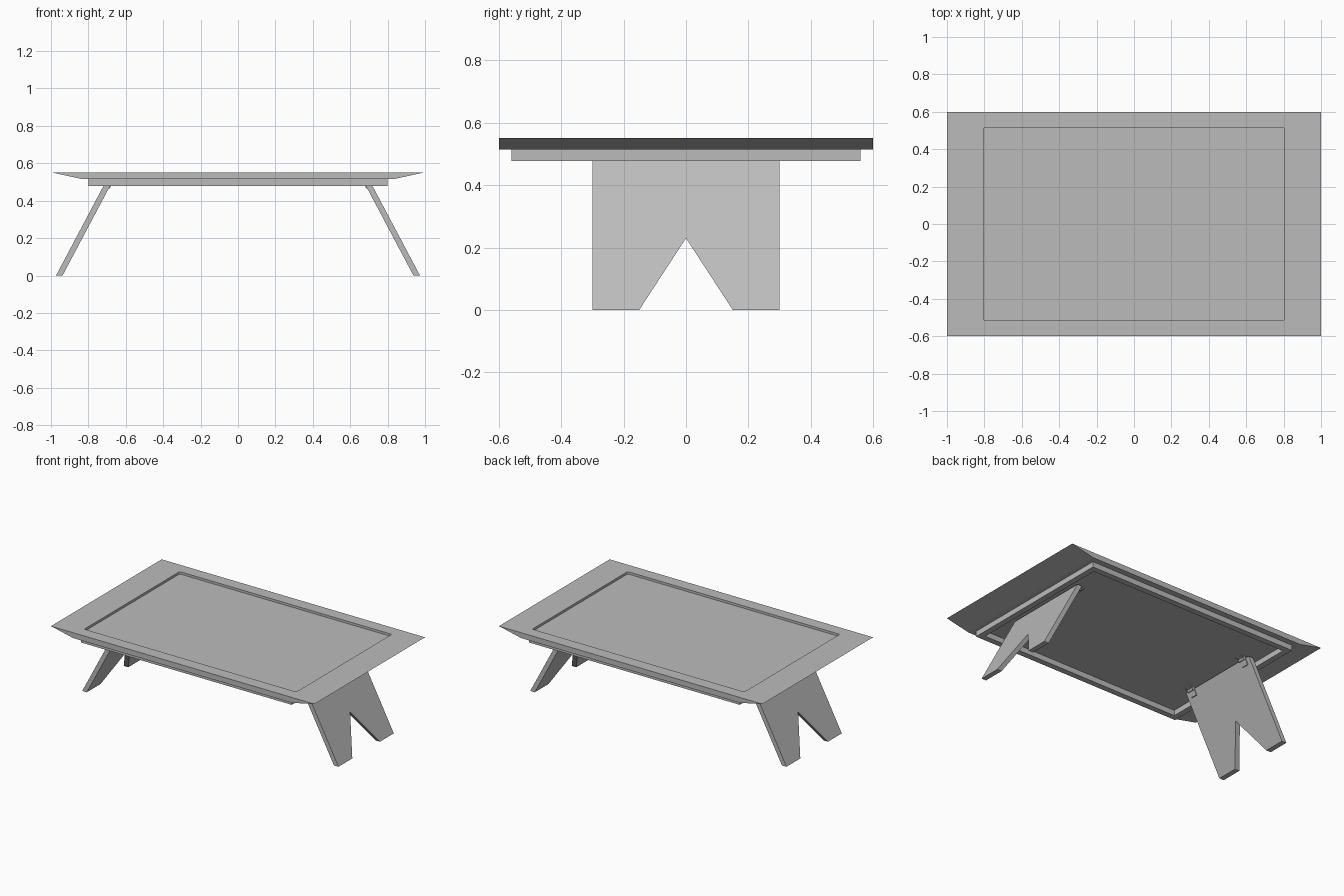
import bpy, bmesh, math
from mathutils import Matrix

if "Cube" in bpy.data.objects:
    bpy.data.objects.remove(bpy.data.objects["Cube"], do_unlink=True)

grey = bpy.data.materials.new("plain grey")
grey.use_nodes = True
colour = (0.5, 0.5, 0.5, 1)
grey.diffuse_color = colour
grey.node_tree.nodes["Principled BSDF"].inputs["Base Color"].default_value = colour


def finish(name, bm):
    bmesh.ops.recalc_face_normals(bm, faces=bm.faces)
    mesh = bpy.data.meshes.new(name)
    bm.to_mesh(mesh)
    bm.free()
    mesh.materials.append(grey)
    obj = bpy.data.objects.new(name, mesh)
    bpy.context.collection.objects.link(obj)
    return obj


def prism(name, points, offset):
    """Extrude a closed outline of 3D points along an offset."""
    bm = bmesh.new()
    face = bm.faces.new([bm.verts.new(p) for p in points])
    new = bmesh.ops.extrude_face_region(bm, geom=[face])["geom"]
    bmesh.ops.translate(bm, vec=offset, verts=[v for v in new if isinstance(v, bmesh.types.BMVert)])
    return finish(name, bm)


def box(name, x, y, z):
    return prism(name, [(x[0], y[0], z[0]), (x[1], y[0], z[0]), (x[1], y[1], z[0]), (x[0], y[1], z[0])],
                 (0, 0, z[1] - z[0]))


TOP, UNDER, RAIL = 0.552, 0.515, 0.478

# Tabletop with ends sloping under
tabletop = prism("tabletop", [(-1, -0.6, TOP), (-0.83, -0.6, UNDER), (0.83, -0.6, UNDER), (1, -0.6, TOP)],
                 (0, 1.2, 0))

# Shallow tray recess with slightly rounded corners
r, w, d = 0.012, 0.805, 0.517
outline = []
for i, (sx, sy) in enumerate([(1, 1), (-1, 1), (-1, -1), (1, -1)]):
    for step in range(4):
        a = math.pi / 2 * (i + step / 3)
        outline.append((sx * (w - r) + r * math.cos(a), sy * (d - r) + r * math.sin(a), TOP - 0.016))
cutter = prism("recess_cutter", outline, (0, 0, 0.1))
cutter.hide_render = True
cutter.hide_viewport = True
cutter.display_type = 'WIRE'
cut = tabletop.modifiers.new("recess", 'BOOLEAN')
cut.operation = 'DIFFERENCE'
cut.solver = 'EXACT'
cut.object = cutter

# Apron rails under the tabletop
t = 0.04
for s, side in ((1, "left"), (-1, "right")):
    box(side + "_apron_rail", sorted((s * 0.8, s * (0.8 - t))), (-0.56, 0.56), (RAIL, UNDER))
for s, side in ((-1, "front"), (1, "back")):
    box(side + "_apron_rail", (t - 0.8, 0.8 - t), sorted((s * 0.56, s * (0.56 - t))), (RAIL, UNDER))


# Splayed leg boards with a V notch, and their folding hinges
def inner_x(z):
    return 0.938 - z * 0.53


for s, side in ((1, "left"), (-1, "right")):
    half = [(0.3, 0.505), (0.3, 0), (0.15, 0)]
    shape = half + [(0, 0.23)] + [(-y, z) for y, z in reversed(half)]
    prism(side + "_leg", [(s * inner_x(z), y, z) for y, z in shape], (s * 0.035, 0, 0))
    for end, yc in (("front", -0.245), ("back", 0.245)):
        name = f"{side}_{end}_hinge"
        y0, y1 = yc - 0.025, yc + 0.025
        # Leaf on the leg
        prism(name + "_leg_leaf", [(s * inner_x(z), y, z) for y, z in
                                   ((y0, 0.465), (y1, 0.465), (y1, 0.5), (y0, 0.5))], (-s * 0.006, 0, 0))
        # Leaf on the tabletop
        box(name + "_top_leaf", sorted((s * 0.63, s * 0.67)), (y0, y1), (UNDER - 0.007, UNDER))
        # Barrel
        bm = bmesh.new()
        bmesh.ops.create_cone(bm, cap_ends=True, segments=12, radius1=0.009, radius2=0.009, depth=0.05,
                              matrix=Matrix.Translation((s * 0.662, yc, 0.501)) @ Matrix.Rotation(math.pi / 2, 4, 'X'))
        finish(name + "_barrel", bm)
